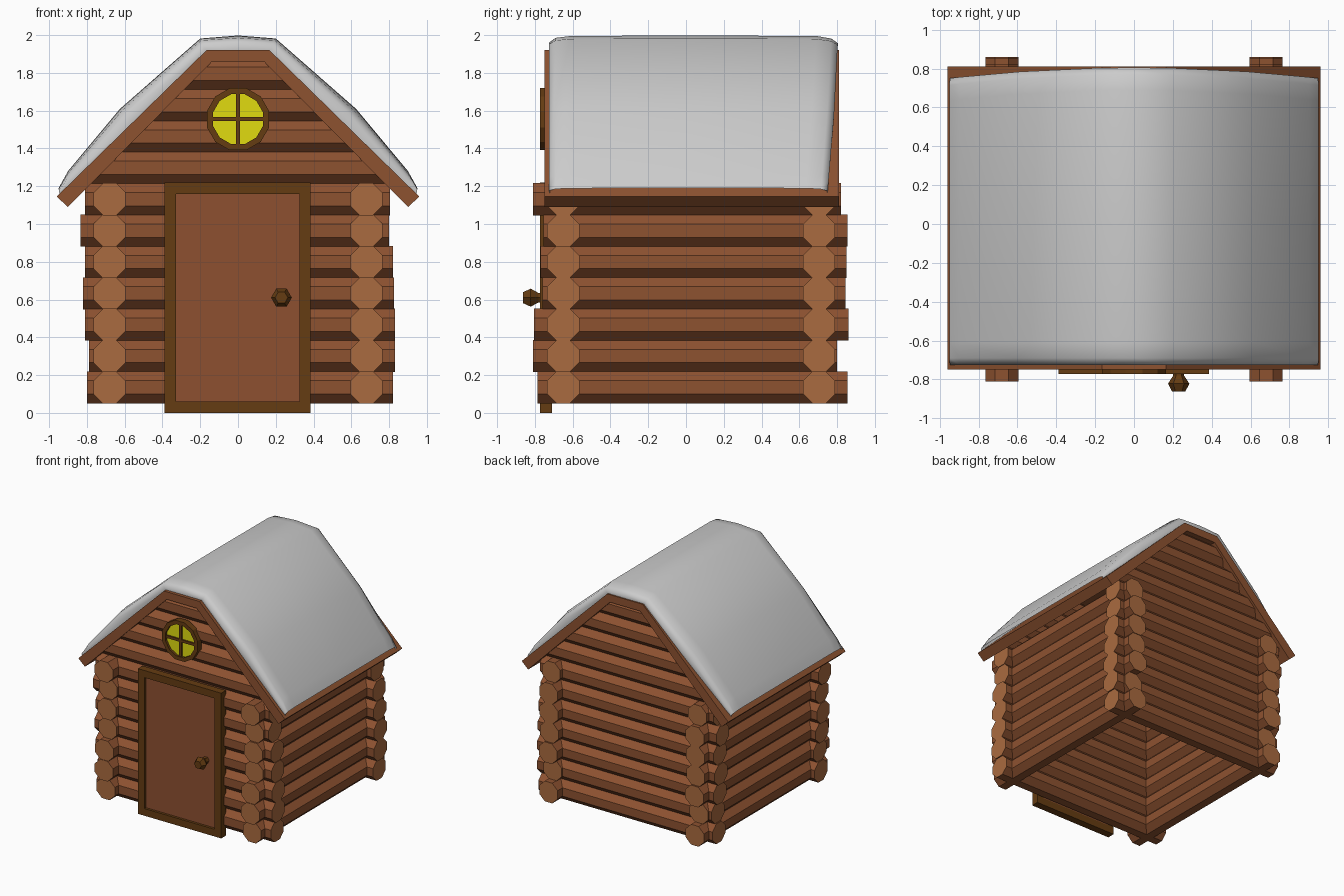
import bpy, bmesh, math

if "Cube" in bpy.data.objects:
    bpy.data.objects.remove(bpy.data.objects["Cube"])


def material(name, rgb):
    m = bpy.data.materials.new(name)
    m.diffuse_color = (*rgb, 1)
    m.use_nodes = True
    m.node_tree.nodes["Principled BSDF"].inputs["Base Color"].default_value = m.diffuse_color
    return m


BARK = material("bark", (0.27, 0.085, 0.03))
CUT = material("cut_wood", (0.40, 0.145, 0.05))
DOOR = material("door_wood", (0.27, 0.08, 0.03))
TRIM = material("dark_trim", (0.13, 0.045, 0.006))
GLASS = material("yellow_glass", (0.75, 0.71, 0.005))


def loft(name, rings, mats=(), caps=True, closed=True, loop=False, smooth=False):
    """Skin a list of equal-length point rings; caps use the second material."""
    bm = bmesh.new()
    vs = [[bm.verts.new(p) for p in r] for r in rings]
    n, k = len(rings[0]), len(rings)
    for i in range(k if loop else k - 1):
        a, b = vs[i], vs[(i + 1) % k]
        for j in range(n if closed else n - 1):
            q = (j + 1) % n
            bm.faces.new((a[j], a[q], b[q], b[j]))
    if caps:
        for r in (vs[0], vs[-1]):
            bm.faces.new(r).material_index = max(len(mats) - 1, 0)
    bmesh.ops.recalc_face_normals(bm, faces=bm.faces)
    me = bpy.data.meshes.new(name)
    for f in bm.faces:
        f.smooth = smooth
    bm.to_mesh(me)
    bm.free()
    for m in mats:
        me.materials.append(m)
    ob = bpy.data.objects.new(name, me)
    bpy.context.collection.objects.link(ob)
    return ob


def circle(n, r, phase=0.0):
    return [(r * math.cos(2 * math.pi * i / n + phase),
             r * math.sin(2 * math.pi * i / n + phase)) for i in range(n)]


def box(name, x0, x1, y0, y1, z0, z1, mat):
    return loft(name, [[(x0, y, z0), (x1, y, z0), (x1, y, z1), (x0, y, z1)]
                       for y in (y0, y1)], (mat,))


# Log walls: octagonal logs with uneven ends
OCT = circle(8, 0.092, math.pi / 8)
STEP, Z0 = 0.166, 0.135
FRONT_Y, BACK_Y, SIDE_X = -0.65, 0.705, 0.68
x_ends = [(-.80, .82), (-.79, .83), (-.81, .83), (-.82, .825), (-.81, .82), (-.835, .80), (-.81, .805)]
y_ends = [(-.785, .855), (-.81, .80), (-.805, .86), (-.76, .845), (-.77, .85), (-.755, .855), (-.81, .82)]
for row in range(7):
    z = Z0 + row * STEP
    for label, y in (("front", FRONT_Y), ("back", BACK_Y)):
        loft(f"{label}_log_{row}", [[(x, y + a, z + b) for a, b in OCT] for x in x_ends[row]], (BARK, CUT))
    for label, x in (("left", -SIDE_X), ("right", SIDE_X)):
        loft(f"{label}_log_{row}", [[(x + a, y, z + b) for a, b in OCT] for y in y_ends[row]], (BARK, CUT))

# Gable logs, ends cut to the roof pitch
for row in range(7, 11):
    z = Z0 + row * STEP
    for label, y in (("front", FRONT_Y), ("back", BACK_Y)):
        loft(f"{label}_gable_log_{row}",
             [[(s * (2.03 - z - b), y + a, z + b) for a, b in OCT] for s in (-1, 1)], (BARK,))

# Roof shell with a flat ridge
half = [(0.96, 1.145), (0.165, 1.922)]
inner = [(0.14, 1.858), (0.90, 1.09)]
prof = half + [(-x, z) for x, z in half[::-1]] + [(-x, z) for x, z in inner[::-1]] + inner
loft("roof", [[(x, y, z) for x, z in prof] for y in (-0.748, 0.81)], (BARK,), caps=False)
for y, label in ((-0.748, "front"), (0.81, "back")):
    path = [inner[1], inner[0], (-inner[0][0], inner[0][1]), (-inner[1][0], inner[1][1])]
    outer = [half[0], half[1], (-half[1][0], half[1][1]), (-half[0][0], half[0][1])]
    d = 0.01 if label == "front" else -0.01
    loft(f"{label}_bargeboard", [[(p[0], y, p[1]), (o[0], y, o[1]), (o[0], y + d, o[1]), (p[0], y + d, p[1])]
                                 for p, o in zip(path, outer)], (BARK,))

# Snow blanket: swells from the roof surface to full thickness
base = [(.945, 1.16), (.90, 1.20), (.55, 1.545), (.17, 1.915), (0, 1.915)]
full = [(.95, 1.19), (.90, 1.28), (.625, 1.61), (.20, 1.982), (0, 1.998)]
rings = []
for y, t in ((-.72, 0), (-.725, .55), (-.69, .85), (-.61, .97), (0, 1), (.69, .97), (.77, .8), (.805, .5), (.80, 0)):
    h = [(a + (c - a) * t, b + (d - b) * t) for (a, b), (c, d) in zip(base, full)]
    line = h + [(-x, z) for x, z in h[-2::-1]]
    rings.append([(x, y - (0.055 * (x / .95) ** 2 if y > .5 else 0), z) for x, z in line])
loft("snow", rings, caps=False, closed=False, smooth=True)

# Door and frame
box("door", -0.335, 0.33, -0.752, -0.71, 0.055, 1.165, DOOR)
rect = lambda x0, x1, z0, z1, y: [(x0, y, z0), (x1, y, z0), (x1, y, z1), (x0, y, z1)]
o, i = (-0.388, 0.385, 0.0, 1.22), (-0.328, 0.325, 0.06, 1.16)
loft("door_frame", [rect(*o, -.71), rect(*o, -.773), rect(*i, -.773), rect(*i, -.71)],
     (TRIM,), caps=False, loop=True)

# Six-sided knob
loft("door_knob", [[(0.23 + a, y, 0.61 + b) for a, b in circle(6, r)]
                   for y, r in ((-.745, .03), (-.78, .028), (-.822, .055), (-.862, .034))], (TRIM,))

# Round gable window
C = 1.555
ring = lambda r, y: [(a, y, C + b) for a, b in circle(12, r, math.pi / 12)]
loft("window_frame", [ring(.17, -.72), ring(.17, -.772), ring(.137, -.772), ring(.137, -.72)],
     (TRIM,), caps=False, loop=True)
loft("window_glass", [ring(.14, -.752), ring(.14, -.725)], (GLASS,))
box("window_bar_upright", -.011, .011, -.765, -.745, C - .14, C + .14, TRIM)
box("window_bar_level", -.14, .14, -.765, -.745, C - .011, C + .011, TRIM)
